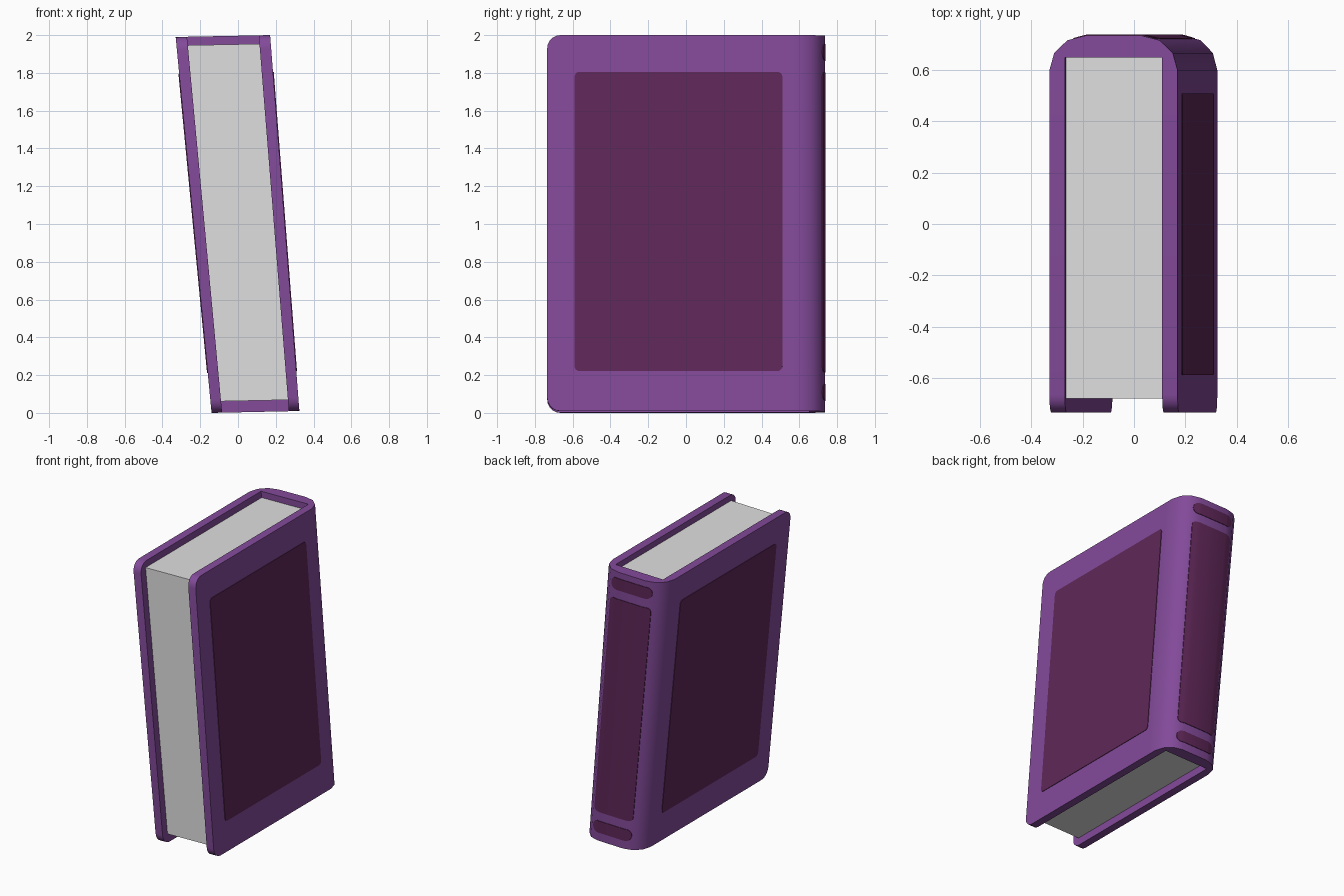
import bpy, bmesh, math

if "Cube" in bpy.data.objects:
    bpy.data.objects.remove(bpy.data.objects["Cube"])

W, T = 0.25, 0.06               # half width and board thickness of the upright book
Y0, Y1, YIN = -0.735, 0.735, 0.65
H = 1.99


def material(name, rgb):
    m = bpy.data.materials.new(name)
    m.diffuse_color = (*rgb, 1)
    m.use_nodes = True
    m.node_tree.nodes["Principled BSDF"].inputs["Base Color"].default_value = m.diffuse_color
    return m


PURPLE = material("purple cover", (0.227, 0.069, 0.323))
PLUM = material("dark plum panel", (0.115, 0.020, 0.098))
PAPER = material("paper", (0.74, 0.74, 0.74))


def lean(x, y, z):
    """Shear and slightly taper the upright book so that it leans to the left."""
    t = z / H
    return (0.0925 - 0.1725 * t + x * (0.93 + 0.07 * t), y, z + 0.02 * (x + W))


def slab(name, columns, mat):
    """Solid from columns of (outer xy, inner xy, low z, high z)."""
    bm = bmesh.new()
    rings = []
    for o, i, lo, hi in columns:
        rings.append([bm.verts.new(lean(*p, z))
                      for p, z in ((o, lo), (o, hi), (i, hi), (i, lo))])
    for a, b in zip(rings, rings[1:]):
        for k in range(4):
            n = (k + 1) % 4
            bm.faces.new((a[k], a[n], b[n], b[k]))
    bm.faces.new(rings[0])
    bm.faces.new(rings[-1][::-1])
    bmesh.ops.remove_doubles(bm, verts=bm.verts, dist=0.0005)
    bmesh.ops.dissolve_degenerate(bm, edges=bm.edges, dist=0.0002)
    bmesh.ops.recalc_face_normals(bm, faces=bm.faces)
    for f in bm.faces:
        f.smooth = True
    me = bpy.data.meshes.new(name)
    bm.to_mesh(me)
    bm.free()
    me.set_sharp_from_angle(angle=math.radians(38))
    me.materials.append(mat)
    ob = bpy.data.objects.new(name, me)
    bpy.context.collection.objects.link(ob)
    return ob


def corner(r, steps=5):
    """(distance from the end, height inset) along a rounded corner."""
    return [(r * (1 - math.cos(a)), r * (1 - math.sin(a)))
            for a in (math.pi / 2 * k / steps for k in range(steps + 1))]


def rounded_span(a, b, r, extra=()):
    """Positions from a to b with the height inset at each one."""
    c = corner(r)
    return sorted([(a + d, i) for d, i in c] + [(b - d, i) for d, i in c]
                  + [(e, 0) for e in extra])


# wrap-around cover: left board, rounded spine, right board
half = [((-W, Y0 + d), i) for d, i in corner(0.07)]
half.append(((-W, 0.54), 0))
arc = [(-0.11 - 0.14 * math.cos(a), 0.6 + 0.135 * math.sin(a))
       for a in (math.pi / 6 * k for k in range(4))]
half += [(p, 0) for p in arc]
path = half + [((-x, y), i) for (x, y), i in reversed(half)]
slab("cover", [(p, (max(-W + T, min(W - T, p[0])), min(p[1], YIN)), i, H - i)
               for p, i in path], PURPLE)

# page block
slab("pages", [((-W + T, y), (W - T, y), 0.06, 1.945) for y in (-0.68, YIN)], PAPER)

# thin panels on both boards
for side, label in ((-1, "left"), (1, "right")):
    slab(label + "_cover_panel",
         [((side * (W + 0.004), y), (side * (W - 0.002), y), 0.212 + i, 1.795 - i)
          for y, i in rounded_span(-0.59, 0.51, 0.025)], PLUM)


def spine_y(x):
    """Height of the faceted spine surface at x."""
    x = -abs(x)
    for (xa, ya), (xb, yb) in zip(arc, arc[1:]):
        if x <= xb:
            return ya + (yb - ya) * (x - xa) / (xb - xa)
    return Y1


# thin panels on the spine: a pill, a long panel, a pill
for name, lo, hi, r in (("lower_spine_band", 0.06, 0.145, 0.042),
                        ("spine_panel", 0.21, 1.795, 0.03),
                        ("upper_spine_band", 1.86, 1.945, 0.042)):
    slab(name, [((x, spine_y(x) + 0.004), (x, spine_y(x) - 0.002), lo + i, hi - i)
                for x, i in rounded_span(-0.165, 0.165, r, (-0.11, 0.11))], PLUM)
